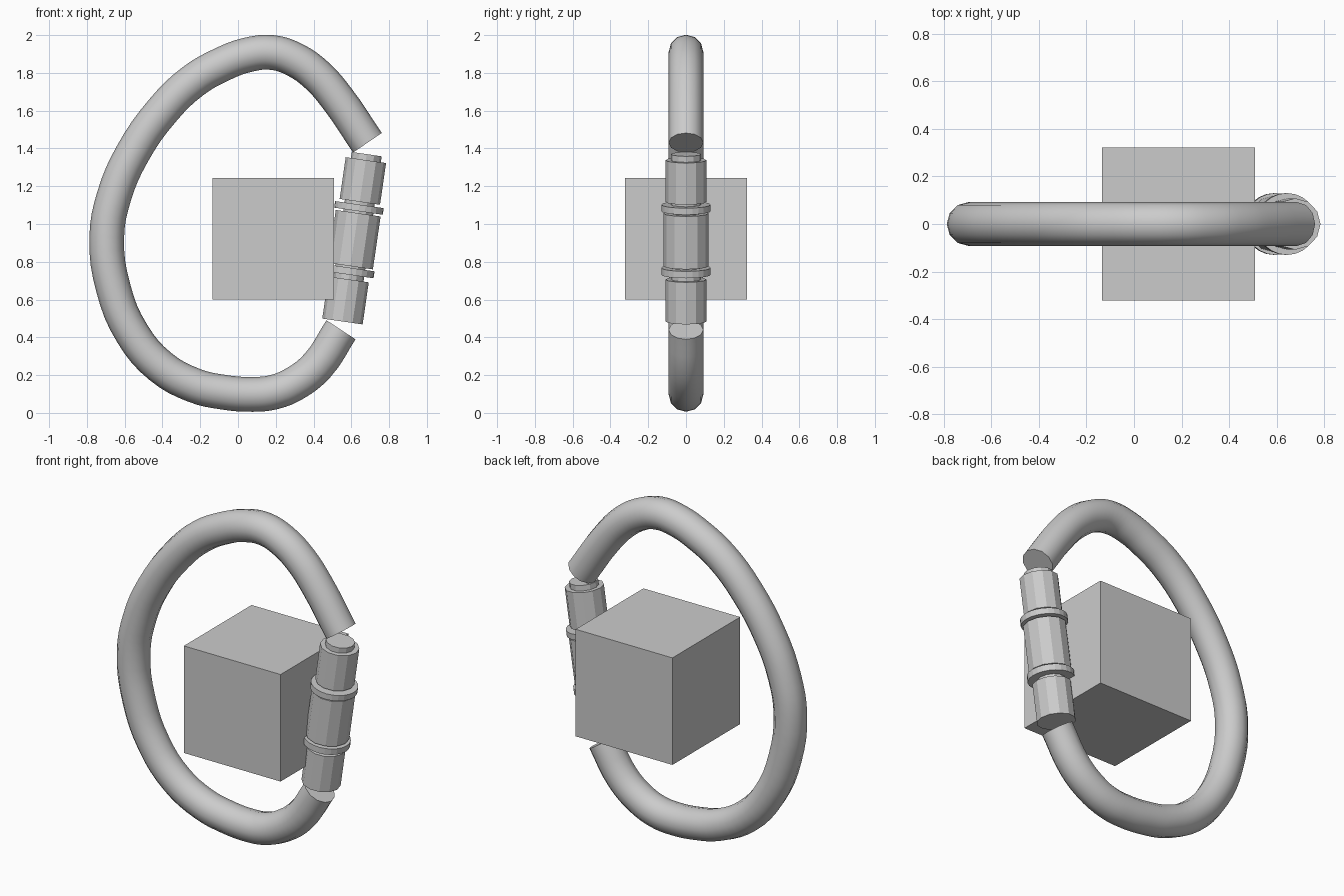
import bpy, math
from mathutils import Vector

if "Cube" in bpy.data.objects:
    bpy.data.objects.remove(bpy.data.objects["Cube"])

grey = bpy.data.materials.new("plain_grey")
grey.diffuse_color = (0.6, 0.6, 0.6, 1)
grey.use_nodes = True
grey.node_tree.nodes["Principled BSDF"].inputs["Base Color"].default_value = grey.diffuse_color

# Open bent ring: centre line (x, z) swept with a round section
path = [(0.685, 1.43), (0.525, 1.665), (0.42, 1.785), (0.30, 1.87), (0.18, 1.908),
        (0.05, 1.895), (-0.085, 1.845), (-0.24, 1.755), (-0.40, 1.60), (-0.56, 1.37),
        (-0.655, 1.15), (-0.695, 0.93), (-0.66, 0.66), (-0.56, 0.42), (-0.41, 0.245),
        (-0.23, 0.145), (-0.08, 0.11), (0.08, 0.098), (0.19, 0.11), (0.30, 0.155),
        (0.42, 0.25), (0.545, 0.44)]
curve = bpy.data.curves.new("ring", 'CURVE')
curve.dimensions = '3D'
curve.bevel_depth = 0.092
curve.bevel_resolution = 4
curve.resolution_u = 4
curve.use_fill_caps = True
spline = curve.splines.new('BEZIER')
spline.bezier_points.add(len(path) - 1)
for p, (x, z) in zip(spline.bezier_points, path):
    p.co = (x, 0, z)
    p.handle_left_type = p.handle_right_type = 'AUTO'
ring = bpy.data.objects.new("ring", curve)
bpy.context.collection.objects.link(ring)
bpy.context.view_layer.objects.active = ring
ring.select_set(True)
bpy.ops.object.convert(target='MESH')
ring = bpy.context.object
bpy.ops.object.shade_smooth_by_angle(angle=math.radians(45))
ring.data.materials.append(grey)

# Tilted gate: stacked cylinders along one axis
base = Vector((0.553, 0, 0.484))
axis = Vector((0.1437, 0, 0.9896)).normalized()
tilt = math.atan2(axis.x, axis.z)


def gate_part(name, start, end, radius, sides=12):
    bpy.ops.mesh.primitive_cylinder_add(
        vertices=sides, radius=radius, depth=end - start,
        location=base + axis * (start + end) / 2, rotation=(0, tilt, 0))
    bpy.context.object.name = name
    bpy.context.object.data.materials.append(grey)


gate_part("gate_core", 0.1, 0.895, 0.08)
gate_part("lower_barrel", 0.0, 0.225, 0.108)
gate_part("lower_collar", 0.25, 0.287, 0.13, 24)
gate_part("middle_sleeve", 0.296, 0.579, 0.12)
gate_part("upper_collar", 0.59, 0.625, 0.13, 24)
gate_part("upper_barrel", 0.64, 0.863, 0.108)

# Central block
bpy.ops.mesh.primitive_cube_add(size=0.644, location=(0.187, 0, 0.922))
block = bpy.context.object
block.name = "block"
block.data.materials.append(grey)
